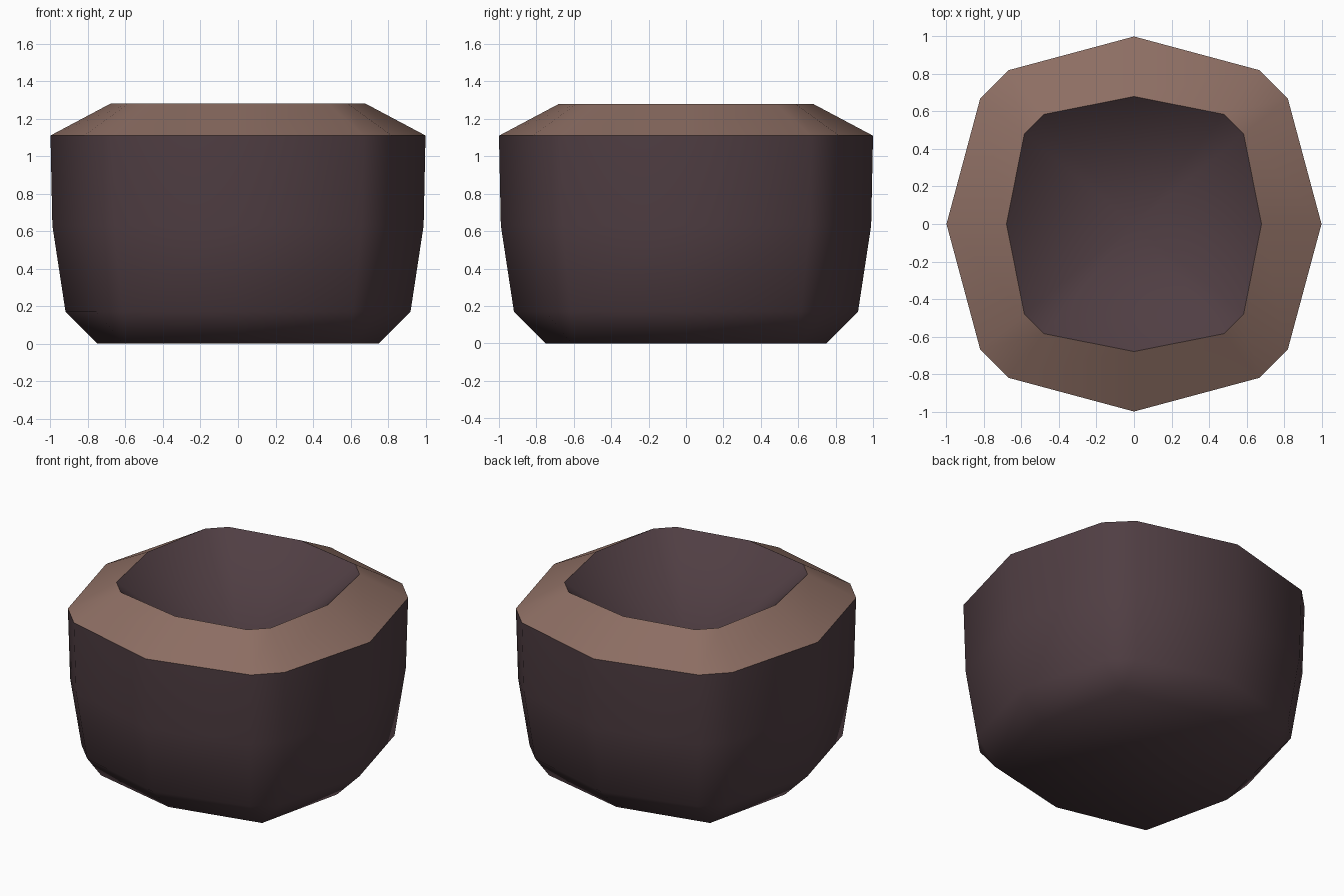
import bpy, bmesh

if "Cube" in bpy.data.objects:
    bpy.data.objects.remove(bpy.data.objects["Cube"])


def material(name, rgb):
    lin = [(c / 255 / 12.92) if c / 255 <= 0.04045 else ((c / 255 + 0.055) / 1.055) ** 2.4 for c in rgb]
    m = bpy.data.materials.new(name)
    m.diffuse_color = (*lin, 1.0)
    m.use_nodes = True
    m.node_tree.nodes["Principled BSDF"].inputs["Base Color"].default_value = m.diffuse_color
    return m


dark = material("dark clay", (80, 62, 67))
tan = material("tan rim", (141, 110, 99))

# Each level: height, reach on the axes, long and short corner coordinates
BASE = (0.0, 0.75, 0.61, 0.61)
FOOT = (0.17, 0.92, 0.755, 0.615)
BELLY = (0.63, 0.99, 0.81, 0.66)
SHOULDER = (1.11, 1.0, 0.82, 0.67)
LIP = (1.28, 0.68, 0.585, 0.48)


def ring(bm, level):
    """Rounded square of 12 points, made by turning one quarter."""
    z, r, a, b = level
    pts = []
    quarter = [(r, 0), (a, b), (b, a)]
    for _ in range(4):
        pts += quarter
        quarter = [(-y, x) for x, y in quarter]
    return [bm.verts.new((x, y, z)) for x, y in pts]


def loft(name, levels, mat, floor=False, apex=None):
    bm = bmesh.new()
    rings = [ring(bm, lv) for lv in levels]
    for lo, hi in zip(rings, rings[1:]):
        for i in range(12):
            j = (i + 1) % 12
            bm.faces.new((lo[i], lo[j], hi[j], hi[i]))
    if floor:
        bm.faces.new(rings[0][::-1])
    if apex is not None:
        tip = bm.verts.new((0, 0, apex))
        for i in range(12):
            bm.faces.new((rings[0][i], rings[0][(i + 1) % 12], tip))
    bmesh.ops.remove_doubles(bm, verts=bm.verts, dist=0.001)
    for f in bm.faces:
        f.smooth = True
    me = bpy.data.meshes.new(name)
    bm.to_mesh(me)
    bm.free()
    me.materials.append(mat)
    ob = bpy.data.objects.new(name, me)
    bpy.context.collection.objects.link(ob)
    return ob


# Outer wall with closed underside
loft("pot_body", [BASE, FOOT, BELLY, SHOULDER], dark, floor=True)
# Sloping collar around the opening
loft("pot_rim", [SHOULDER, LIP], tan)
# Hollow sinking to a point in the middle
loft("pot_hollow", [LIP], dark, apex=0.7)
